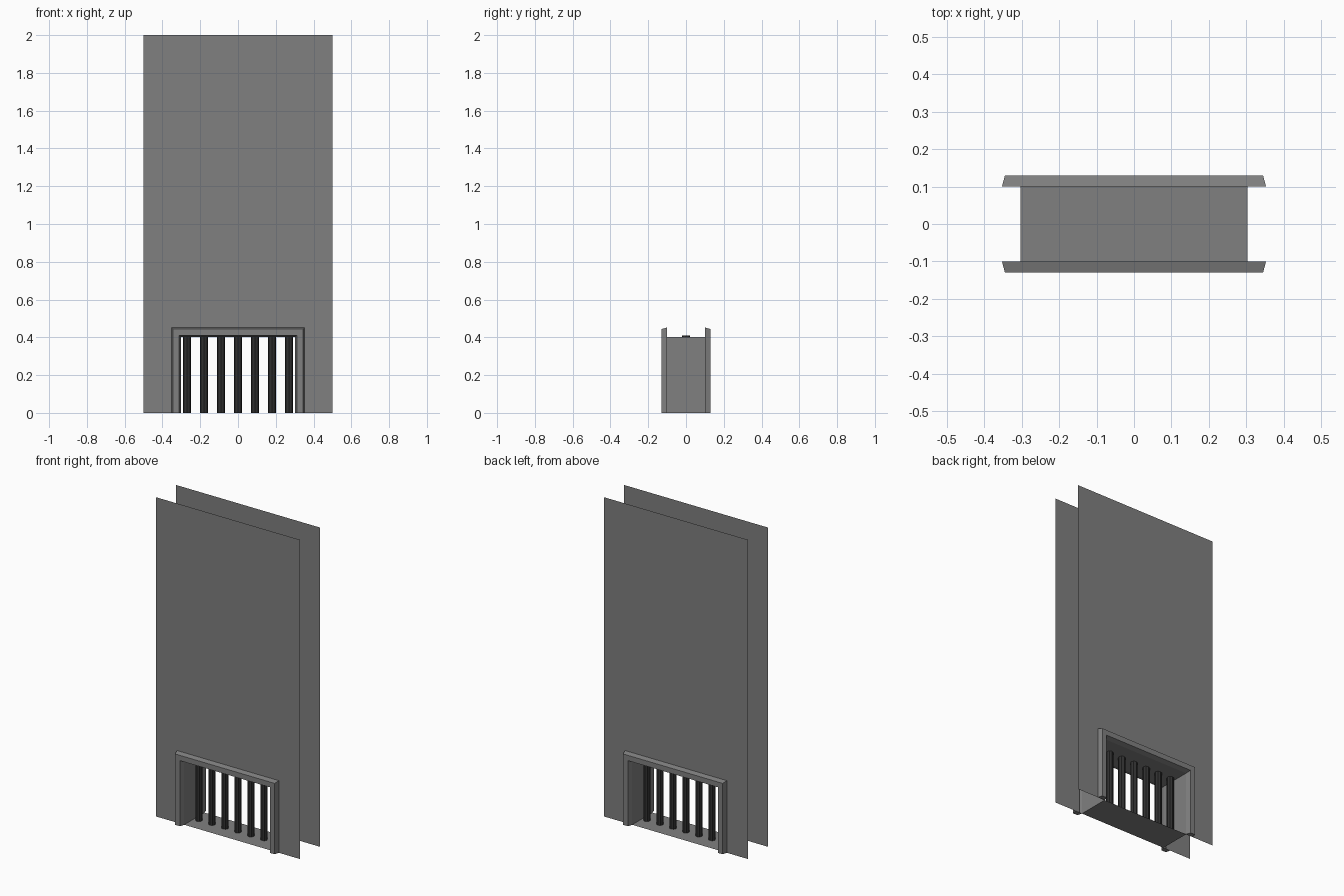
import bpy
import bmesh

if "Cube" in bpy.data.objects:
    bpy.data.objects.remove(bpy.data.objects["Cube"])

W, H = 0.303, 0.402          # half width and height of the opening
D = 0.10                     # half depth of the wall
GAP = 0.02                   # wall cut-out is slightly larger, hidden by the trim


def material(name, v):
    mat = bpy.data.materials.new(name)
    mat.diffuse_color = (v, v, v, 1)
    mat.use_nodes = True
    mat.node_tree.nodes["Principled BSDF"].inputs["Base Color"].default_value = mat.diffuse_color
    return mat


stone = material("dark_stone", 0.216)
iron = material("dark_iron", 0.03)


def make_object(name, bm, mat=stone):
    mesh = bpy.data.meshes.new(name)
    bm.to_mesh(mesh)
    bm.free()
    mesh.materials.append(mat)
    ob = bpy.data.objects.new(name, mesh)
    bpy.context.collection.objects.link(ob)


def arch(w, h):
    return [(-w, 0), (-w, h), (w, h), (w, 0)]


def wall_sheet(name, s):
    # flat panel with the doorway cut from its lower edge, in one plane
    bm = bmesh.new()
    outer, inner = [[bm.verts.new((x, s * D, z)) for x, z in loop]
                    for loop in (arch(0.5, 2.0), arch(W + GAP, H + GAP))]
    for i in range(3):
        bm.faces.new((outer[i], outer[i + 1], inner[i + 1], inner[i]))
    bm.normal_update()
    for f in bm.faces:
        if f.normal.y * s < 0:
            f.normal_flip()
    # merge the flat quads' shared edges into a clean panel outline
    make_object(name, bm)


def door_trim(name, s):
    # trapezoid section (inset, y) swept up, across and down the opening
    section = [(0.0, D), (0.009, D + 0.03), (0.042, D + 0.03), (0.05, D)]
    bm = bmesh.new()
    rails = [[bm.verts.new((s * x, s * y, z)) for x, z in arch(W + o, H + o)]
             for o, y in section]
    for a, b in zip(rails, rails[1:]):
        for k in range(3):
            bm.faces.new((a[k], a[k + 1], b[k + 1], b[k]))
    for k in (0, 3):
        bm.faces.new([r[k] for r in rails])
    bmesh.ops.recalc_face_normals(bm, faces=bm.faces[:])
    # the front face of the trim must look away from the wall
    face = max(bm.faces, key=lambda f: s * f.calc_center_median().y)
    face.normal_update()
    if face.normal.y * s < 0:
        bmesh.ops.reverse_faces(bm, faces=bm.faces[:])
    make_object(name, bm)


for side, s in (("front", -1), ("back", 1)):
    wall_sheet(side + "_wall", s)
    door_trim(side + "_trim", s)

# tunnel lining: sides, ceiling and floor facing inward
bm = bmesh.new()
near, far = [[bm.verts.new((x, y, z)) for x, z in arch(W, H)] for y in (-D, D)]
for i in range(4):
    j = (i + 1) % 4
    f = bm.faces.new((near[i], near[j], far[j], far[i]))
    f.normal_update()
    c = f.calc_center_median()
    if -f.normal.x * c.x + f.normal.z * (H / 2 - c.z) < 0:
        f.normal_flip()
make_object("tunnel_lining", bm)

# dark open-ended bars across the middle of the tunnel
for i in range(7):
    bpy.ops.mesh.primitive_cylinder_add(vertices=8, radius=0.021, depth=0.41,
                                        end_fill_type='NOTHING',
                                        location=((i - 3) * 0.09, 0, 0.205))
    bar = bpy.context.object
    bar.name = f"bar_{i + 1}"
    bar.data.materials.append(iron)
